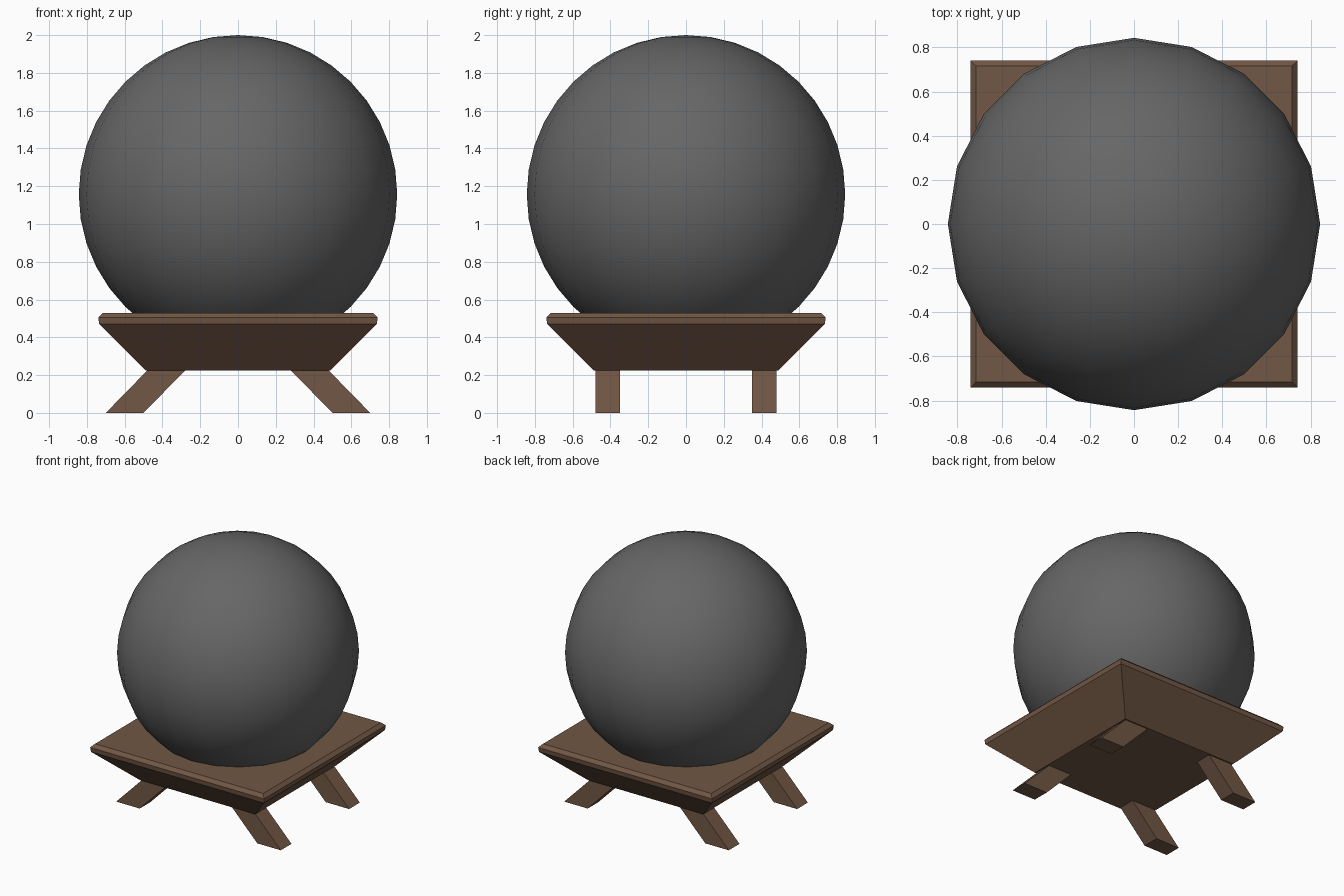
import bpy, bmesh, math

if "Cube" in bpy.data.objects:
    bpy.data.objects.remove(bpy.data.objects["Cube"])


def material(name, rgb):
    m = bpy.data.materials.new(name)
    m.diffuse_color = (*rgb, 1)
    m.use_nodes = True
    m.node_tree.nodes["Principled BSDF"].inputs["Base Color"].default_value = m.diffuse_color
    return m


wood = material("brown wood", (0.165, 0.095, 0.058))
grey = material("dark grey", (0.133, 0.133, 0.133))


def loft(name, rings, mat):
    """Solid through a stack of four-cornered rings."""
    bm = bmesh.new()
    loops = [[bm.verts.new(p) for p in ring] for ring in rings]
    for a, b in zip(loops, loops[1:]):
        for i in range(4):
            j = (i + 1) % 4
            bm.faces.new((a[i], a[j], b[j], b[i]))
    bm.faces.new(loops[0][::-1])
    bm.faces.new(loops[-1])
    bmesh.ops.recalc_face_normals(bm, faces=bm.faces)
    mesh = bpy.data.meshes.new(name)
    bm.to_mesh(mesh)
    bm.free()
    mesh.materials.append(mat)
    obj = bpy.data.objects.new(name, mesh)
    bpy.context.collection.objects.link(obj)
    return obj


def rect(x0, x1, y0, y1, z):
    return [(x0, y0, z), (x1, y0, z), (x1, y1, z), (x0, y1, z)]


# Tapered square tray with a chamfered rim
profile = [(0.49, 0.225), (0.735, 0.47), (0.74, 0.505), (0.715, 0.53)]
loft("tray", [rect(-h, h, -h, h, z) for h, z in profile], wood)

# Four splayed legs
for side, sx in (("left", -1), ("right", 1)):
    for end, sy in (("front", -1), ("back", 1)):
        y0, y1 = 0.35 * sy, 0.48 * sy
        loft(f"{end}_{side}_leg",
             [rect(0.50 * sx, 0.70 * sx, y0, y1, 0),
              rect(0.27 * sx, 0.47 * sx, y0, y1, 0.235)], wood)

# Ball resting in the tray
bpy.ops.mesh.primitive_uv_sphere_add(segments=20, ring_count=20, radius=0.843,
                                     location=(0, 0, 1.157))
ball = bpy.context.object
ball.name = "ball"
ball.data.materials.append(grey)
bpy.ops.object.shade_smooth()
